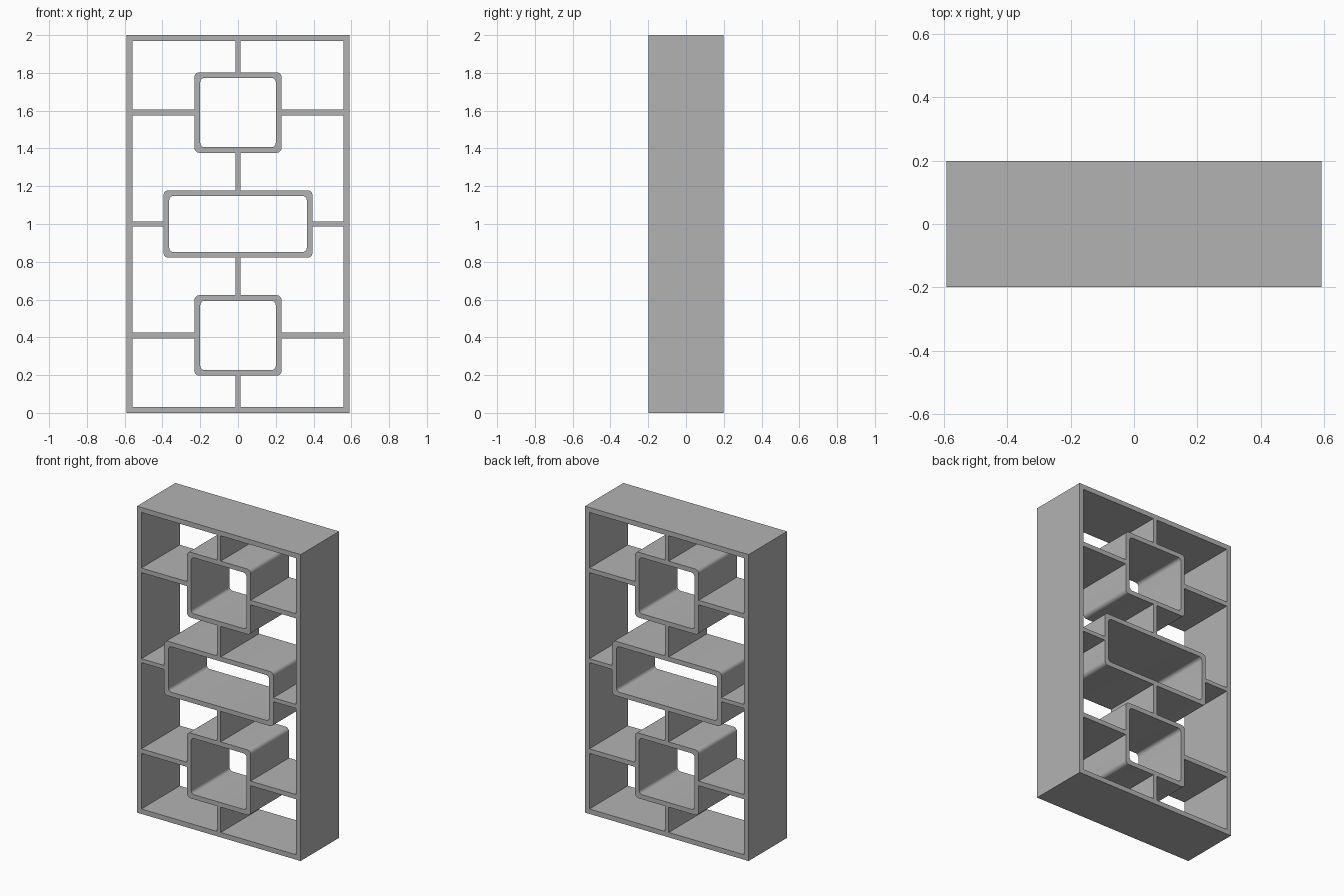
import bpy
import bmesh
from math import cos, sin, pi

if "Cube" in bpy.data.objects:
    bpy.data.objects.remove(bpy.data.objects["Cube"])

DEPTH = 0.198   # half depth
W = 0.591       # half width
T = 0.032       # outer board thickness
CORNER_STEPS = 6

grey = bpy.data.materials.new("plain grey")
grey.use_nodes = True
grey.diffuse_color = (0.45, 0.45, 0.45, 1)
grey.node_tree.nodes["Principled BSDF"].inputs["Base Color"].default_value = (0.45, 0.45, 0.45, 1)


def finish(bm, name):
    bmesh.ops.recalc_face_normals(bm, faces=bm.faces)
    mesh = bpy.data.meshes.new(name)
    bm.to_mesh(mesh)
    bm.free()
    mesh.materials.append(grey)
    obj = bpy.data.objects.new(name, mesh)
    bpy.context.collection.objects.link(obj)
    return obj


def outline(half_w, half_h, cz, radius):
    """Points of a rounded rectangle in the xz plane."""
    pts = []
    for q, (sx, sz) in enumerate(((1, 1), (-1, 1), (-1, -1), (1, -1))):
        steps = CORNER_STEPS if radius else 0
        for i in range(steps + 1):
            a = (q + i / max(steps, 1)) * pi / 2
            pts.append((sx * (half_w - radius) + radius * cos(a),
                        cz + sz * (half_h - radius) + radius * sin(a)))
    return pts


def frame(name, cz, outer, inner, r_out=0.0, r_in=0.0):
    """Open rectangular tube running front to back."""
    bm = bmesh.new()
    loops = [[bm.verts.new((x, y, z)) for x, z in outline(*size, cz, r)]
             for size, r, y in ((outer, r_out, -DEPTH), (outer, r_out, DEPTH),
                                (inner, r_in, DEPTH), (inner, r_in, -DEPTH))]
    n = len(loops[0])
    for k in range(4):
        a, b = loops[k], loops[(k + 1) % 4]
        for i in range(n):
            j = (i + 1) % n
            bm.faces.new((a[i], a[j], b[j], b[i]))
    obj = finish(bm, name)
    if r_out:
        bpy.ops.object.select_all(action='DESELECT')
        obj.select_set(True)
        bpy.context.view_layer.objects.active = obj
        bpy.ops.object.shade_smooth_by_angle()


def board(name, x0, x1, z0, z1):
    bm = bmesh.new()
    bmesh.ops.create_cube(bm, size=1)
    for v in bm.verts:
        v.co = (x1 if v.co.x > 0 else x0,
                DEPTH if v.co.y > 0 else -DEPTH,
                z1 if v.co.z > 0 else z0)
    finish(bm, name)


# Outer case
frame("outer_case", 1.0, (W, 1.0), (W - T, 1.0 - T))

# Rounded cubbies: name, centre height, outer half size, wall, radii
cubbies = (("lower_cubby", 0.41, 0.23, 0.213),
           ("middle_cubby", 1.0, 0.394, 0.178),
           ("upper_cubby", 1.59, 0.23, 0.213))
for name, cz, hw, hh in cubbies:
    frame(name, cz, (hw, hh), (hw - 0.03, hh - 0.03), 0.025, 0.022)

# Side shelves joining cubbies to the case
for name, cz, hw, hh in cubbies:
    t = 0.013 if name == "middle_cubby" else 0.015
    level = name.split("_")[0]
    board(level + "_left_shelf", hw, W - T, cz - t, cz + t)
    board(level + "_right_shelf", T - W, -hw, cz - t, cz + t)

# Central uprights filling the gaps between cubbies
bottoms = [T] + [cz + hh for _, cz, _, hh in cubbies]
tops = [cz - hh for _, cz, _, hh in cubbies] + [2 - T]
for i, (z0, z1) in enumerate(zip(bottoms, tops)):
    board("central_upright_%d" % (i + 1), -0.014, 0.014, z0, z1)
